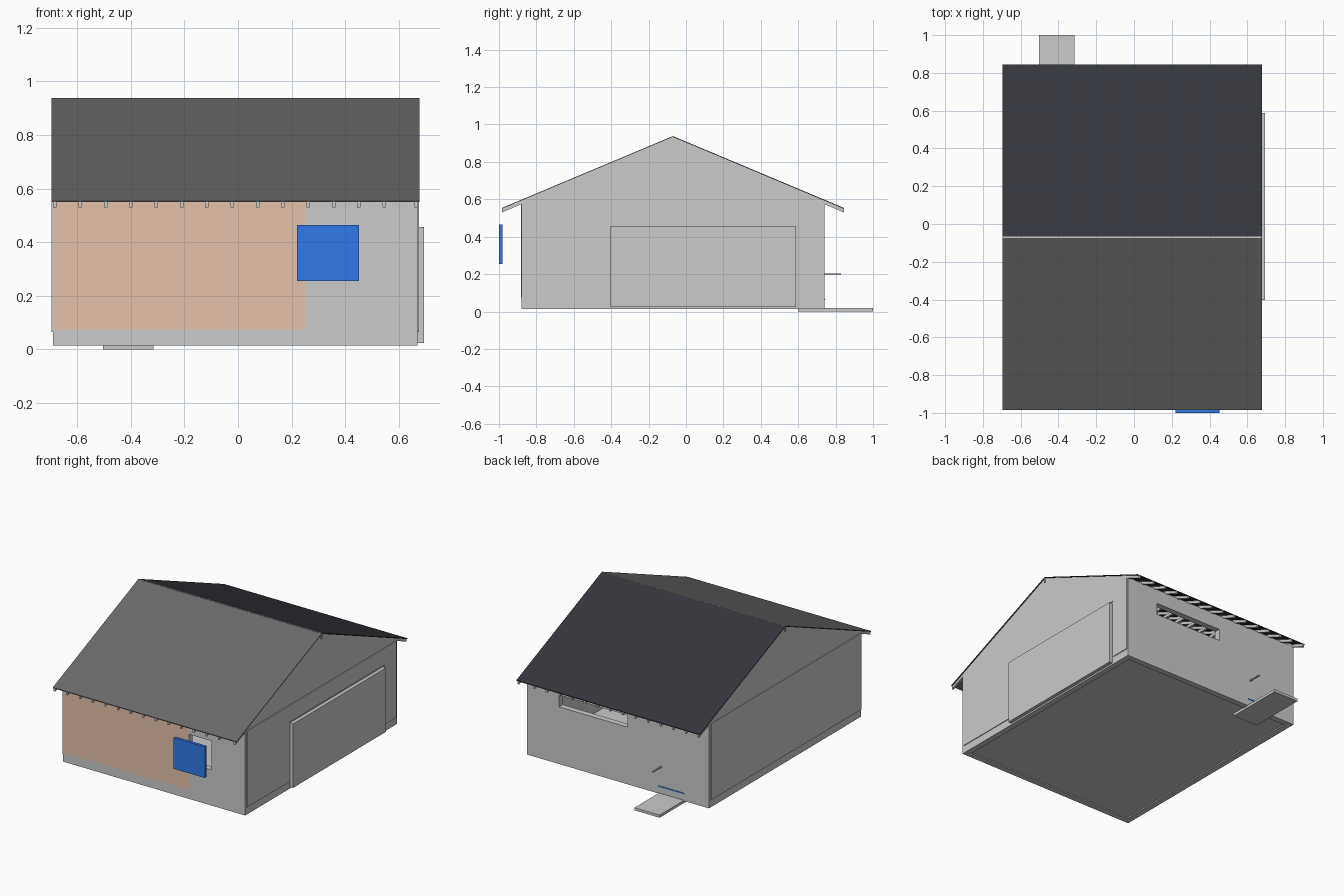
import bpy, bmesh

if "Cube" in bpy.data.objects:
    bpy.data.objects.remove(bpy.data.objects["Cube"])


def material(name, r, g, b):
    m = bpy.data.materials.new(name)
    m.diffuse_color = (r, g, b, 1)
    m.use_nodes = True
    m.node_tree.nodes["Principled BSDF"].inputs["Base Color"].default_value = m.diffuse_color
    return m


GREY = material("light_grey", .595, .595, .595)
ROOF_FRONT = material("roof_grey", .143, .143, .146)
ROOF_BACK = material("roof_charcoal", .034, .036, .044)
TAN = material("tan_cladding", .77, .535, .40)
BLUE = material("blue_paint", .03, .20, .82)

RIDGE_Y, RIDGE_Z, SLOPE = -.07, .933, .42


def roof_z(y):
    return RIDGE_Z - SLOPE * abs(y - RIDGE_Y)


def prism(name, pts, x0, x1, mat):
    """Extrude a (y, z) outline along x."""
    bm = bmesh.new()
    face = bm.faces.new([bm.verts.new((x0, y, z)) for y, z in pts])
    ext = bmesh.ops.extrude_face_region(bm, geom=[face])
    verts = [v for v in ext["geom"] if isinstance(v, bmesh.types.BMVert)]
    bmesh.ops.translate(bm, verts=verts, vec=(x1 - x0, 0, 0))
    bmesh.ops.recalc_face_normals(bm, faces=bm.faces)
    me = bpy.data.meshes.new(name)
    bm.to_mesh(me)
    bm.free()
    me.materials.append(mat)
    ob = bpy.data.objects.new(name, me)
    bpy.context.collection.objects.link(ob)
    return ob


def box(name, x0, x1, y0, y1, z0, z1, mat=GREY):
    return prism(name, [(y0, z0), (y1, z0), (y1, z1), (y0, z1)], x0, x1, mat)


def wall_with_window(name, y0, y1, wx0, wx1, wz0, wz1):
    """Long wall made of four boxes around an opening."""
    box(name + "_left", X0, wx0, y0, y1, BASE, TOP)
    box(name + "_right", wx1, X1, y0, y1, BASE, TOP)
    box(name + "_below", wx0, wx1, y0, y1, BASE, wz0)
    box(name + "_above", wx0, wx1, y0, y1, wz1, TOP)


X0, X1, Y0, Y1 = -.69, .67, -.88, .74
BASE, TOP, T = .014, .58, .04

# Floor slab inside the walls
box("floor", X0 + T, X1 - T, Y0 + T, Y1 - T, .022, .05)

# Long walls with window openings
wall_with_window("front_wall", Y0, Y0 + T, .25, .42, .255, .45)
wall_with_window("back_wall", Y1 - T, Y1, -.08, .43, .40, .48)

# End walls, gables and siding; the right siding frames the garage door
gable = [(Y0, TOP), (Y1, TOP), (Y1, roof_z(Y1)), (RIDGE_Y, RIDGE_Z), (Y0, roof_z(Y0))]
for side, a, b in (("left", X0, X0 + T), ("right", X1 - T, X1)):
    box(side + "_wall", a, b, Y0 + T, Y1 - T, BASE, TOP)
    prism(side + "_gable", gable, a, b, GREY)
box("left_siding", -.695, X0, Y0, .72, .065, TOP)
box("right_siding_front", X1, .675, -.865, -.41, .065, TOP)
box("right_siding_back", X1, .675, .60, .73, .065, TOP)
box("right_siding_top", X1, .675, -.41, .60, .468, TOP)

# Tan cladding on the front and the blue shutter standing off the window
box("front_cladding", X0, .25, Y0 - .002, Y0, .075, TOP, TAN)
box("window_shutter", .22, .452, -1.0, -.98, .255, .465, BLUE)

# Garage door on the right side
box("garage_door", X1, .694, -.403, .588, .025, .457)

# Back door: blue sill line, handle and step
box("back_door_sill", -.503, -.315, Y1, Y1 + .003, .061, .068, BLUE)
box("back_door_handle", -.337, -.327, Y1, .83, .196, .204)
box("back_step", -.503, -.315, .60, 1.0, 0, .018)

# Roof sheets
EAVE = .914
for name, s, mat in (("front_roof", -1, ROOF_FRONT), ("back_roof", 1, ROOF_BACK)):
    ya, yb = RIDGE_Y + s * .004, RIDGE_Y + s * EAVE
    prism(name, [(ya, roof_z(ya)), (yb, roof_z(yb)), (yb, roof_z(yb) + .005),
                 (ya, roof_z(ya) + .005)], -.695, .677, mat)
box("ridge_board", -.695, .677, RIDGE_Y - .004, RIDGE_Y + .004, .90, .9375)


# Roof trusses with tails that show under the eaves
def strut(name, p, q, x, w=.006):
    prism(name, [(p[0] - w, p[1]), (p[0] + w, p[1]), (q[0] + w, q[1]), (q[0] - w, q[1])],
          x - .006, x + .006, GREY)


D = .019
for i, x in enumerate([-.683 + .0945 * k for k in range(14)] + [.663]):
    for n, s in (("front", -1), ("back", 1)):
        ye = RIDGE_Y + s * EAVE
        prism(f"{n}_rafter_{i}", [(RIDGE_Y, RIDGE_Z), (ye, roof_z(ye)), (ye, roof_z(ye) - D),
                                  (RIDGE_Y, RIDGE_Z - D)], x - .0065, x + .0065, GREY)
        if 0 < i < 14:
            ym, yl = RIDGE_Y + s * .4, RIDGE_Y + s * .22
            strut(f"{n}_outer_web_{i}", (yl, .59), (ym, roof_z(ym) - D), x)
            strut(f"{n}_inner_web_{i}", (yl, .59), (RIDGE_Y, RIDGE_Z - D), x)
    if 0 < i < 14:
        box(f"tie_beam_{i}", x - .0065, x + .0065, Y0 + T, Y1 - T, .57, .59)
